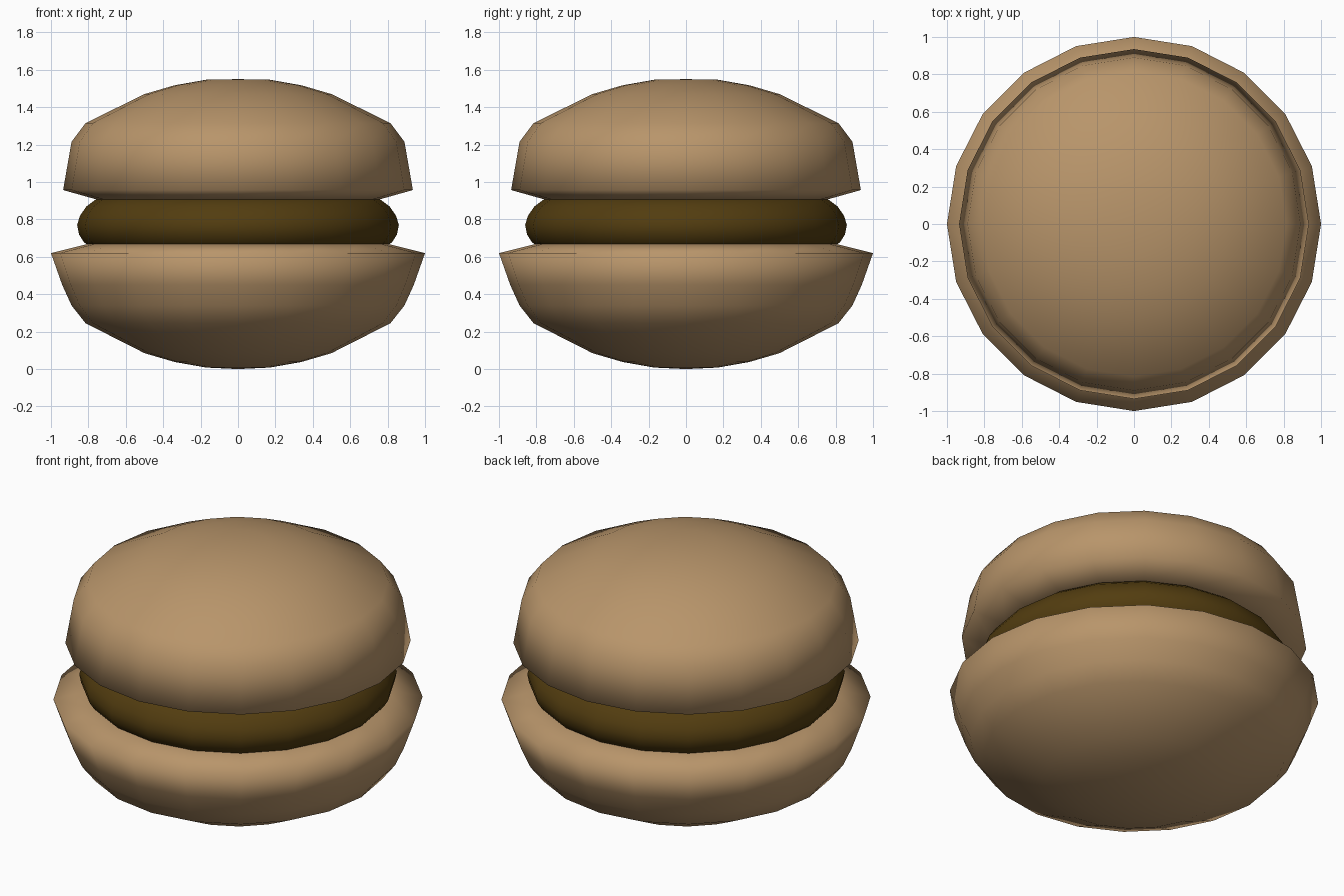
import bpy, bmesh
from math import cos, sin, tau

if "Cube" in bpy.data.objects:
    bpy.data.objects.remove(bpy.data.objects["Cube"])

SIDES = 20


def material(name, rgb):
    m = bpy.data.materials.new(name)
    m.diffuse_color = (*rgb, 1)
    m.use_nodes = True
    m.node_tree.nodes["Principled BSDF"].inputs["Base Color"].default_value = m.diffuse_color
    return m


def lathe(name, profile, mat):
    """Closed solid of revolution; a radius of 0 makes a pole."""
    bm = bmesh.new()
    rings = []
    for r, z in profile:
        if r == 0:
            rings.append([bm.verts.new((0, 0, z))] * SIDES)
        else:
            rings.append([bm.verts.new((r * cos(tau * i / SIDES), r * sin(tau * i / SIDES), z))
                          for i in range(SIDES)])
    for a, b in zip(rings, rings[1:]):
        for i in range(SIDES):
            j = (i + 1) % SIDES
            quad = list(dict.fromkeys((a[i], a[j], b[j], b[i])))
            bm.faces.new(quad)
    bmesh.ops.recalc_face_normals(bm, faces=bm.faces)
    for f in bm.faces:
        f.smooth = True
    me = bpy.data.meshes.new(name)
    bm.to_mesh(me)
    bm.free()
    me.materials.append(mat)
    ob = bpy.data.objects.new(name, me)
    bpy.context.collection.objects.link(ob)
    return ob


biscuit = material("biscuit", (0.48, 0.30, 0.145))
cream = material("filling", (0.085, 0.046, 0.005))

# Lower shell: rounded base, flared rim, shallow lip up to the filling
lathe("bottom_shell", [(0, 0), (0.17, 0.008), (0.34, 0.038), (0.5, 0.085), (0.815, 0.245),
                       (0.89, 0.34), (0.94, 0.45), (1.0, 0.62), (0.8, 0.67), (0, 0.67)], biscuit)

# Filling disc with a bulging edge, tucked into both shells
lathe("filling", [(0, 0.64), (0.78, 0.64), (0.825, 0.68), (0.85, 0.72), (0.86, 0.77),
                  (0.845, 0.82), (0.81, 0.87), (0.75, 0.915), (0, 0.93)], cream)

# Upper shell: tapered wall under a low dome
lathe("top_shell", [(0, 0.905), (0.75, 0.905), (0.935, 0.957), (0.89, 1.215), (0.815, 1.315),
                    (0.5, 1.47), (0.34, 1.517), (0.17, 1.547), (0, 1.55)], biscuit)
